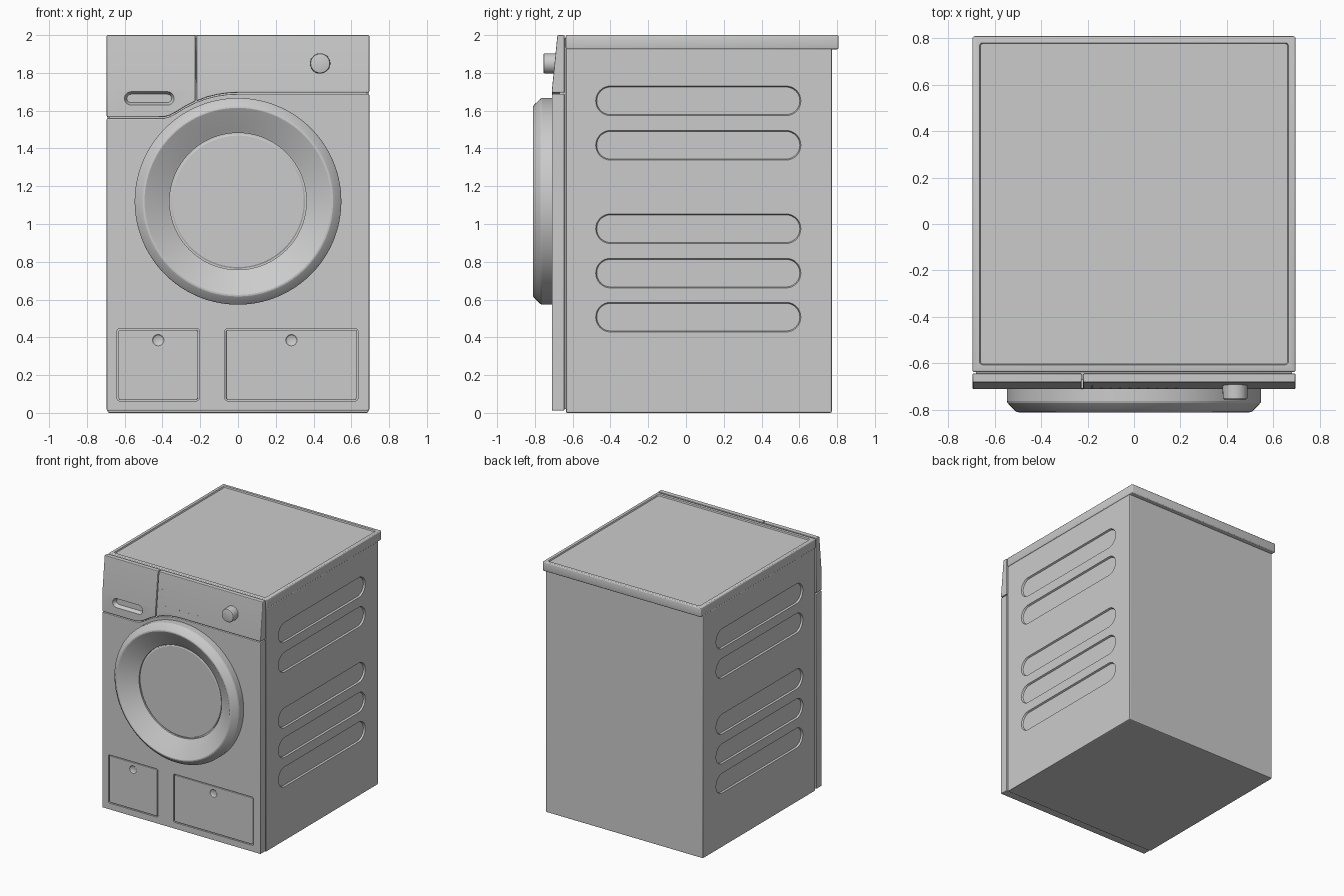
import bpy, bmesh, math
from math import sin, cos, pi, sqrt
from mathutils import Vector

if "Cube" in bpy.data.objects:
    bpy.data.objects.remove(bpy.data.objects["Cube"])


def rrect(cx, cy, w, h, r, n=8):
    """Rounded rectangle outline."""
    pts = []
    for i, (sx, sy) in enumerate(((1, 1), (-1, 1), (-1, -1), (1, -1))):
        for k in range(n + 1):
            a = pi / 2 * (i + k / n)
            pts.append((cx + sx * (w / 2 - r) + r * cos(a), cy + sy * (h / 2 - r) + r * sin(a)))
    # capsule ends share points, so drop repeats
    return [p for i, p in enumerate(pts) if (Vector(p) - Vector(pts[i - 1])).length > 1e-5]


def new_object(name, bm):
    bmesh.ops.recalc_face_normals(bm, faces=bm.faces)
    me = bpy.data.meshes.new(name)
    bm.to_mesh(me)
    bm.free()
    ob = bpy.data.objects.new(name, me)
    bpy.context.collection.objects.link(ob)
    return ob


def prism(name, axis, a, b, pts, pts_b=None):
    """Outline at depth a lofted to an outline at depth b along an axis."""
    put = {'x': lambda p, d: (d, p[0], p[1]), 'y': lambda p, d: (p[0], d, p[1]),
           'z': lambda p, d: (p[0], p[1], d)}[axis]
    bm = bmesh.new()
    va = [bm.verts.new(put(p, a)) for p in pts]
    vb = [bm.verts.new(put(p, b)) for p in (pts_b or pts)]
    bm.faces.new(va)
    bm.faces.new(vb)
    for i in range(len(va)):
        bm.faces.new((va[i - 1], va[i], vb[i], vb[i - 1]))
    return new_object(name, bm)


def lathe(name, profile, centre, n=96):
    """Closed solid of revolution around the y axis from (radius, y) points."""
    bm = bmesh.new()
    rings = []
    for r, y in profile:
        rings.append([bm.verts.new((centre[0] + r * cos(2 * pi * k / n), y,
                                    centre[1] + r * sin(2 * pi * k / n))) for k in range(n)])
    for p, q in zip(rings, rings[1:]):
        for k in range(n):
            bm.faces.new((p[k - 1], p[k], q[k], q[k - 1]))
    bm.faces.new(rings[0])
    bm.faces.new(rings[-1])
    return new_object(name, bm)


def finish(ob, bevel=0.0, cutters=(), segments=2):
    """Bevel, cut recesses, bake the result and shade."""
    if bevel:
        m = ob.modifiers.new("bevel", 'BEVEL')
        m.width, m.segments, m.limit_method, m.angle_limit = bevel, segments, 'ANGLE', math.radians(35)
    for c in cutters:
        c.hide_render = True
        m = ob.modifiers.new("cut", 'BOOLEAN')
        m.operation, m.solver, m.object = 'DIFFERENCE', 'EXACT', c
    dg = bpy.context.evaluated_depsgraph_get()
    dg.update()
    me = bpy.data.meshes.new_from_object(ob.evaluated_get(dg))
    ob.modifiers.clear()
    ob.data = me
    for c in cutters:
        bpy.data.objects.remove(c)
    me.shade_smooth()
    me.set_sharp_from_angle(angle=math.radians(20))
    return ob


def box(x0, x1, y0, y1):
    return [(x0, y0), (x1, y0), (x1, y1), (x0, y1)]


W = 0.695      # half width
FRONT = -0.71  # front plane

# cabinet with pressed slots on both sides
slots = []
for zc in (1.652, 1.417, 0.975, 0.74, 0.507):
    for s in (-1, 1):
        slots.append(prism("slot_cutter", 'x', s * 0.70, s * 0.677,
                           rrect(0.065, zc, 1.095, 0.166, 0.083),
                           rrect(0.065, zc, 1.075, 0.146, 0.073)))
body = prism("cabinet", 'z', 0, 1.93, box(-0.69, 0.69, -0.636, 0.772))
finish(body, 0.008, slots)

# lid with a shallow recessed field
lid = prism("lid", 'z', 1.925, 2.0, box(-W, W, -0.637, 0.808))
finish(lid, 0.01, [prism("lid_cutter", 'z', 2.01, 1.99,
                         rrect(0, 0.087, 1.338, 1.393, 0.018),
                         rrect(0, 0.087, 1.322, 1.377, 0.012))], 3)

# backing behind the front panels, visible only in the seams
finish(prism("front_backing", 'y', -0.67, -0.63, box(-0.68, 0.68, 0.02, 1.985)))

# seam between lower front and control strip follows the door
seam = [(-W, 1.563), (-0.42, 1.563), (-0.39, 1.564), (-0.36, 1.572)]
seam += [(x, 1.12 + sqrt(0.572 ** 2 - x * x)) for x in (-0.325, -0.28, -0.22, -0.165, -0.11, -0.055, 0)]
seam += [(W, 1.692)]

# lower front panel with two service flap openings
flaps = [("left_flap", -0.4225, 0.435), ("right_flap", 0.2825, 0.705)]
lower = prism("lower_front", 'y', FRONT, -0.643,
              [(-W, 0.012), (W, 0.012)] + [(x, z - 0.003) for x, z in reversed(seam)])
finish(lower, 0.006, [prism("flap_cutter", 'y', -0.73, -0.692, rrect(x, 0.255, w, 0.382, 0.014))
                      for _, x, w in flaps])
for name, x, w in flaps:
    flap = prism(name, 'y', FRONT, -0.688, rrect(x, 0.255, w - 0.014, 0.368, 0.01))
    dimple = lathe("dimple_cutter", [(0.036, -0.72), (0.03, FRONT), (0.024, -0.704), (0.012, -0.70)],
                   (x, 0.385), 32)
    finish(flap, 0.003, [dimple])


def slope_front(ob):
    """Lean the upper part of the control strip backwards."""
    bm = bmesh.new()
    bm.from_mesh(ob.data)
    bmesh.ops.bisect_plane(bm, geom=bm.verts[:] + bm.edges[:] + bm.faces[:],
                           plane_co=(0, 0, 1.71), plane_no=(0, 0, 1))
    for v in bm.verts:
        if v.co.y < -0.7 and v.co.z > 1.71:
            v.co.y += (v.co.z - 1.71) * 0.1
    bm.to_mesh(ob.data)
    bm.free()
    return ob


# dispenser drawer front with grip recess
SPLIT = -0.222
left = [(x, z + 0.003) for x, z in seam if x < -0.23] + [(SPLIT - 0.003, 1.65), (SPLIT - 0.003, 2.0), (-W, 2.0)]
drawer = slope_front(prism("dispenser_drawer", 'y', FRONT, -0.643, left))
finish(drawer, 0.006, [prism("grip_cutter", 'y', -0.72, -0.68,
                             rrect(-0.47, 1.665, 0.272, 0.08, 0.04),
                             rrect(-0.47, 1.665, 0.236, 0.044, 0.022))])

# control panel
right = [(SPLIT + 0.003, 1.65)] + [(x, z + 0.003) for x, z in seam if x > -0.21]
right += [(W, 2.0), (SPLIT + 0.003, 2.0)]
finish(slope_front(prism("control_panel", 'y', FRONT, -0.643, right)), 0.006)

# programme knob
finish(lathe("knob", [(0.054, -0.68), (0.053, -0.748), (0.050, -0.753), (0.044, -0.755)], (0.435, 1.85), 48))

# tiny indicator dots on the control panel
dots = [(-0.18, z) for z in (1.75, 1.81, 1.87)] + [(-0.14 + 0.04 * i, 1.75) for i in range(9)]
for i, p in enumerate(dots):
    y = FRONT + (p[1] - 1.71) * 0.1
    finish(lathe(f"indicator_{i + 1}", [(0.004, y + 0.01), (0.004, y - 0.001)], p, 12))

# door ring with funnel and window
finish(lathe("door_ring", [(0.547, -0.70), (0.547, -0.762), (0.544, -0.77), (0.51, -0.805), (0.503, -0.809),
                           (0.495, -0.81), (0.488, -0.807), (0.372, -0.727), (0.362, -0.722), (0.362, -0.70)],
             (0, 1.12), 128))
finish(lathe("door_window", [(0.355, -0.70), (0.355, -0.716), (0.348, -0.72)], (0, 1.12), 128))
